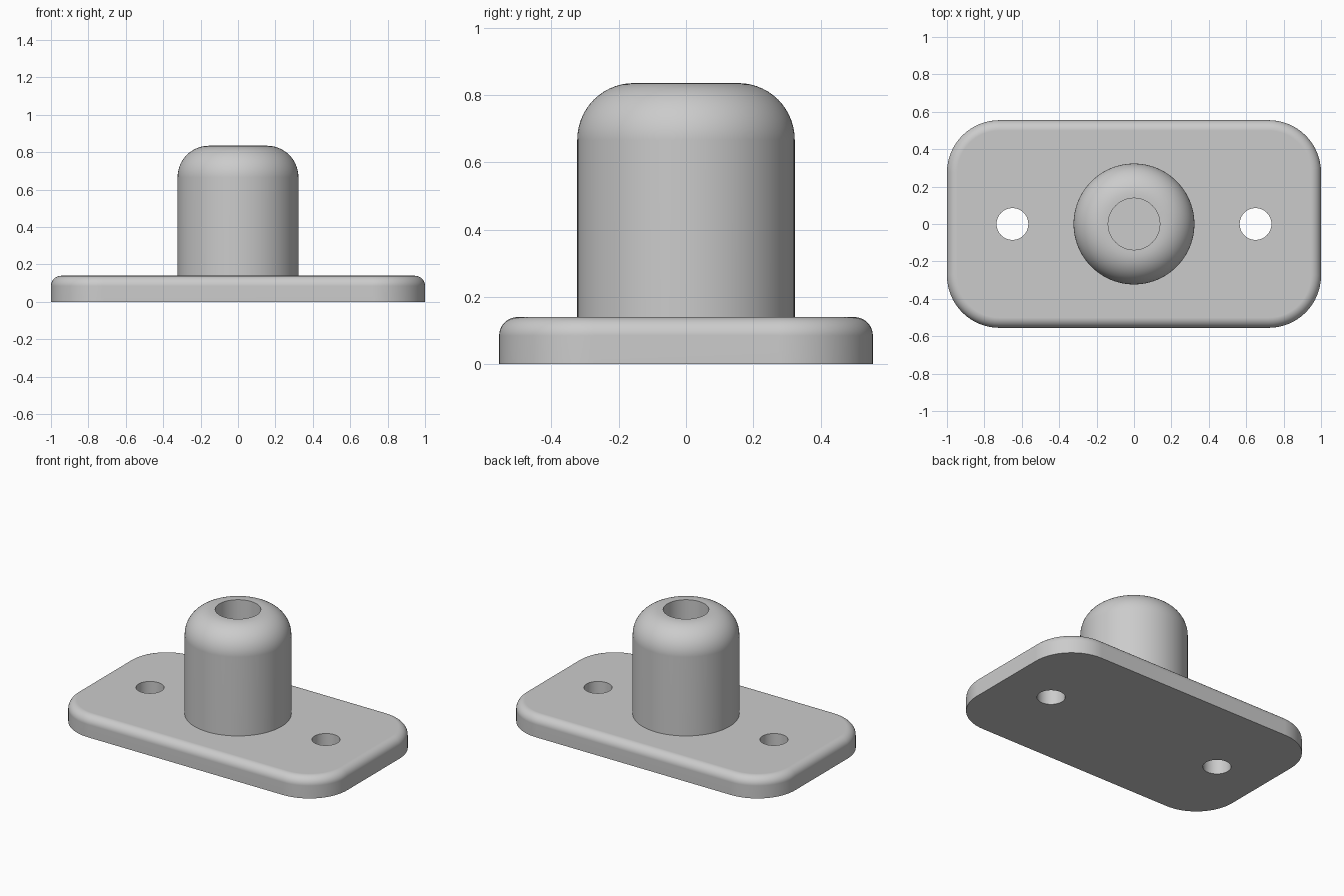
import bpy, bmesh
from math import sin, cos, pi, radians

if "Cube" in bpy.data.objects:
    bpy.data.objects.remove(bpy.data.objects["Cube"], do_unlink=True)

grey = bpy.data.materials.new("satin grey")
grey.use_nodes = True
colour = (0.6, 0.6, 0.6, 1)
grey.diffuse_color = colour
grey.node_tree.nodes["Principled BSDF"].inputs["Base Color"].default_value = colour

LENGTH, WIDTH, THICK = 2.0, 1.11, 0.14
CORNER, EDGE = 0.28, 0.055
BOSS_R, BOSS_TOP, BOSS_FILLET, BORE_R = 0.323, 0.835, 0.168, 0.138
HOLE_X, HOLE_R = 0.65, 0.085


def make_object(name, bm):
    bmesh.ops.recalc_face_normals(bm, faces=bm.faces)
    mesh = bpy.data.meshes.new(name)
    bm.to_mesh(mesh)
    bm.free()
    mesh.materials.append(grey)
    obj = bpy.data.objects.new(name, mesh)
    bpy.context.collection.objects.link(obj)
    return obj


def activate(obj):
    bpy.ops.object.select_all(action='DESELECT')
    obj.select_set(True)
    bpy.context.view_layer.objects.active = obj


def finish(obj):
    activate(obj)
    bpy.ops.object.shade_smooth_by_angle(angle=radians(35))
    mod = obj.modifiers.new("Even shading", 'WEIGHTED_NORMAL')
    mod.keep_sharp = True


def fillet(steps=10):
    return [i * pi / 2 / steps for i in range(steps + 1)]


def rounded_outline(inset):
    # One closed ring of (x, y) points around the plate
    r = CORNER - inset
    pts = []
    for k, (sx, sy) in enumerate([(1, 1), (-1, 1), (-1, -1), (1, -1)]):
        for a in fillet(16):
            pts.append((sx * (LENGTH / 2 - CORNER) + r * cos(a + k * pi / 2),
                        sy * (WIDTH / 2 - CORNER) + r * sin(a + k * pi / 2)))
    return pts


def loft(bm, rings, cap):
    loops = [[bm.verts.new(p) for p in ring] for ring in rings]
    n = len(loops[0])
    for lo, hi in zip(loops, loops[1:]):
        for i in range(n):
            j = (i + 1) % n
            bm.faces.new((lo[i], lo[j], hi[j], hi[i]))
    if cap:
        bm.faces.new(loops[0][::-1])
        bm.faces.new(loops[-1])


# Base plate with rounded corners and a filleted upper rim
layers = [(0, 0)] + [(EDGE * (1 - cos(a)), THICK - EDGE + EDGE * sin(a)) for a in fillet()]
bm = bmesh.new()
loft(bm, [[(x, y, z) for x, y in rounded_outline(inset)] for inset, z in layers], True)
plate = make_object("base_plate", bm)

# Screw holes through the plate
for side in (-1, 1):
    bpy.ops.mesh.primitive_cylinder_add(vertices=48, radius=HOLE_R, depth=1,
                                        location=(side * HOLE_X, 0, 0))
    cutter = bpy.context.object
    cutter.name = "screw_hole_cutter"
    cutter.hide_render = True
    cutter.data.materials.append(grey)
    activate(plate)
    mod = plate.modifiers.new("Screw hole", 'BOOLEAN')
    mod.object = cutter
    mod.operation = 'DIFFERENCE'
    mod.solver = 'EXACT'
    bpy.ops.object.modifier_apply(modifier=mod.name)
    bpy.data.objects.remove(cutter, do_unlink=True)
finish(plate)

# Round boss with a domed rim and a blind bore ending on the plate
profile = [(BOSS_R, THICK)]
profile += [(BOSS_R - BOSS_FILLET * (1 - cos(a)), BOSS_TOP - BOSS_FILLET * (1 - sin(a)))
            for a in fillet(14)]
profile += [(BORE_R, BOSS_TOP), (BORE_R, THICK)]
SEGMENTS = 96
turns = [2 * pi * i / SEGMENTS for i in range(SEGMENTS)]
bm = bmesh.new()
loft(bm, [[(r * cos(t), r * sin(t), z) for t in turns] for r, z in profile + profile[:1]], False)
bmesh.ops.remove_doubles(bm, verts=bm.verts, dist=1e-5)
finish(make_object("boss", bm))
